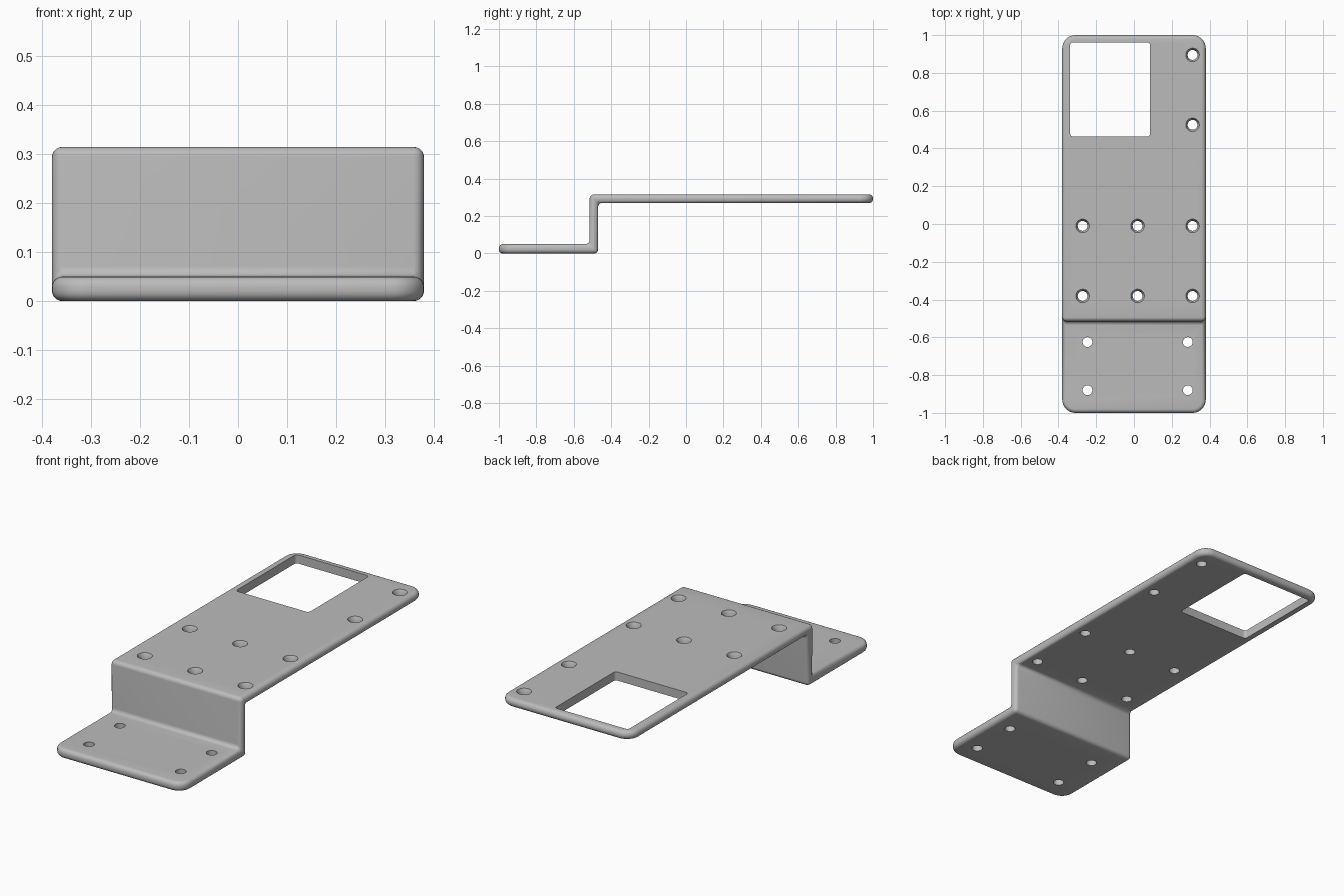
import bpy, bmesh, math

cube = bpy.data.objects.get("Cube")
if cube:
    bpy.data.objects.remove(cube, do_unlink=True)

HALF_W, HEIGHT, PLATE, WALL = 0.38, 0.315, 0.05, 0.045
STEP_FRONT, STEP_BACK = -0.515, -0.47
UNDER = HEIGHT - WALL


def new_object(name, bm):
    bmesh.ops.recalc_face_normals(bm, faces=bm.faces[:])
    mesh = bpy.data.meshes.new(name)
    bm.to_mesh(mesh)
    bm.free()
    obj = bpy.data.objects.new(name, mesh)
    bpy.context.collection.objects.link(obj)
    return obj


def loft(bm, rings):
    """Closed solid through a stack of matching rings of points."""
    rows = [[bm.verts.new(p) for p in ring] for ring in rings]
    for low, high in zip(rows, rows[1:]):
        for i in range(len(low)):
            j = (i + 1) % len(low)
            bm.faces.new((low[i], low[j], high[j], high[i]))
    bm.faces.new(rows[0][::-1])
    bm.faces.new(rows[-1])


def circle(x, y, z, r, n=32):
    return [(x + r * math.cos(math.tau * i / n), y + r * math.sin(math.tau * i / n), z)
            for i in range(n)]


def drill(bm, x, y, steps):
    loft(bm, [circle(x, y, z, r) for r, z in steps])


# Stepped plate: side profile swept across the width
profile = [(-1, 0), (STEP_BACK, 0), (STEP_BACK, UNDER), (1, UNDER),
           (1, HEIGHT), (STEP_FRONT, HEIGHT), (STEP_FRONT, PLATE), (-1, PLATE)]
bm = bmesh.new()
loft(bm, [[(x, y, z) for y, z in profile] for x in (-HALF_W, HALF_W)])

# Round the four outer corners in plan
corners = [e for e in bm.edges if all(abs(v.co.y) > 0.99 for v in e.verts)
           and abs(e.verts[0].co.x - e.verts[1].co.x) < 0.001]
bmesh.ops.bevel(bm, geom=corners, offset=0.07, segments=8, profile=0.5, affect='EDGES')
bracket = new_object("stepped_bracket", bm)

# Soft outer edges and bend fillets
bevel = bracket.modifiers.new("soft_edges", 'BEVEL')
bevel.width, bevel.segments = 0.021, 5
bevel.limit_method, bevel.angle_limit = 'ANGLE', math.radians(40)
bevel.use_clamp_overlap = False

# Countersunk holes in the upper plate, plain holes in the lower one
bm = bmesh.new()
upper = [(0.31, 0.895), (0.31, 0.525)]
upper += [(x, y) for x in (-0.272, 0.019, 0.31) for y in (-0.01, -0.381)]
for x, y in upper:
    drill(bm, x, y, [(0.026, UNDER - 0.05), (0.026, HEIGHT - 0.02),
                     (0.036, HEIGHT), (0.036, HEIGHT + 0.05)])
for x in (-0.246, 0.285):
    for y in (-0.625, -0.88):
        drill(bm, x, y, [(0.026, -0.05), (0.026, PLATE + 0.05)])

# Window with small rounded corners
x0, x1, y0, y1, r = -0.338, 0.085, 0.463, 0.962, 0.015
outline = []
for k, (cx, cy) in enumerate([(x1 - r, y1 - r), (x0 + r, y1 - r),
                              (x0 + r, y0 + r), (x1 - r, y0 + r)]):
    for i in range(5):
        a = math.pi / 2 * (k + i / 4)
        outline.append((cx + r * math.cos(a), cy + r * math.sin(a)))
loft(bm, [[(x, y, z) for x, y in outline] for z in (UNDER - 0.05, HEIGHT + 0.05)])
cutter = new_object("hole_cutter", bm)
cutter.hide_render = True

cut = bracket.modifiers.new("holes", 'BOOLEAN')
cut.operation, cut.solver, cut.object = 'DIFFERENCE', 'EXACT', cutter

# Bake the modifiers and drop the cutter
for o in bpy.context.selected_objects:
    o.select_set(False)
bpy.context.view_layer.objects.active = bracket
bracket.select_set(True)
for name in ("soft_edges", "holes"):
    bpy.ops.object.modifier_apply(modifier=name)
bpy.data.objects.remove(cutter, do_unlink=True)
bpy.ops.object.shade_smooth_by_angle(angle=math.radians(30))

# Plain grey
grey = bpy.data.materials.new("plain_grey")
grey.use_nodes = True
colour = (0.5, 0.5, 0.5, 1)
grey.diffuse_color = colour
grey.node_tree.nodes["Principled BSDF"].inputs["Base Color"].default_value = colour
bracket.data.materials.clear()
bracket.data.materials.append(grey)
